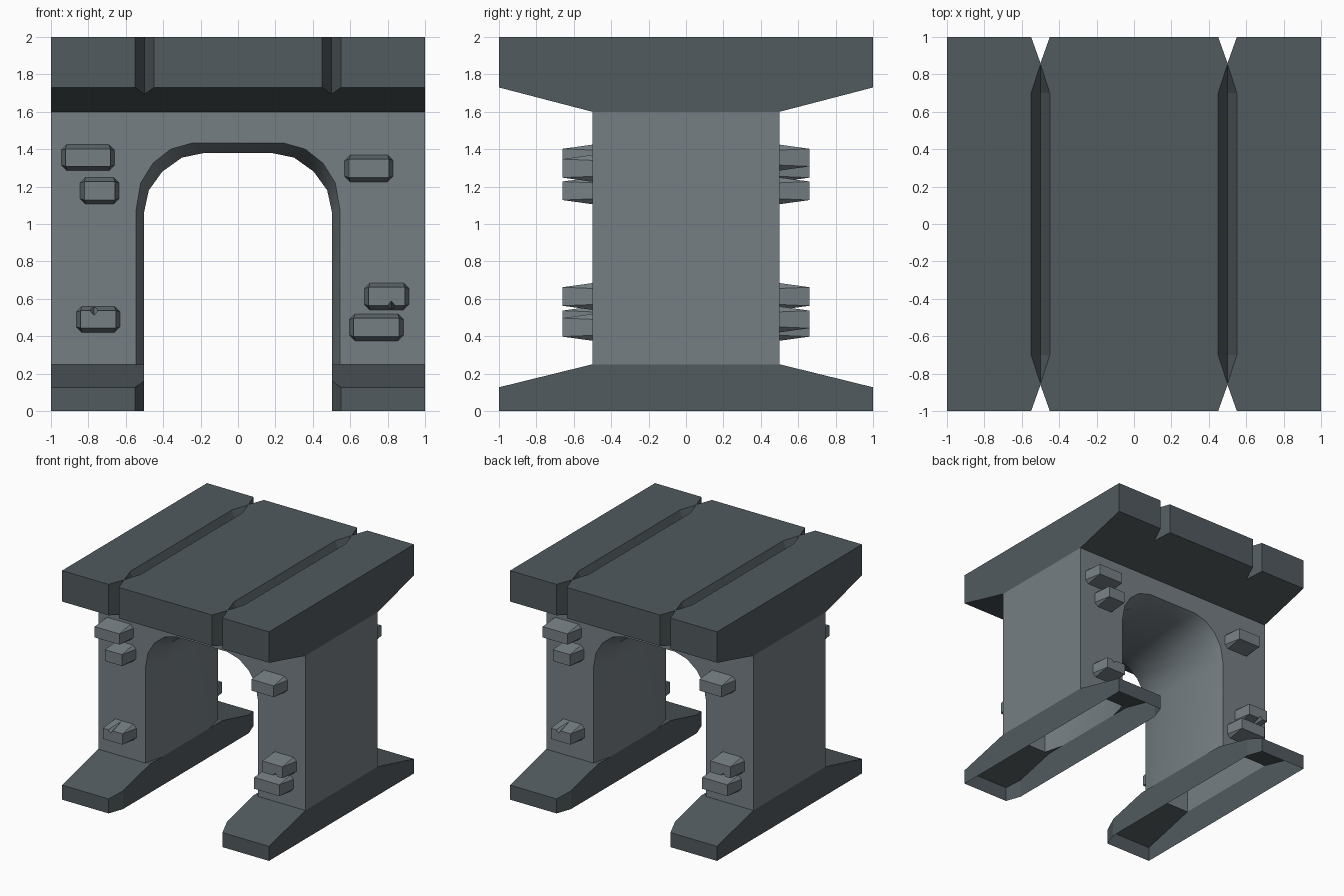
import bpy, bmesh
from mathutils import Matrix

if "Cube" in bpy.data.objects:
    bpy.data.objects.remove(bpy.data.objects["Cube"])

def material(name, col):
    m = bpy.data.materials.new(name)
    m.diffuse_color = (*col, 1)
    m.use_nodes = True
    m.node_tree.nodes["Principled BSDF"].inputs["Base Color"].default_value = m.diffuse_color
    return m

LIGHT = material("light_stone", (0.18, 0.212, 0.23))
DARK = material("dark_stone", (0.083, 0.103, 0.112))

def make(name, bm, mat, recalc=True):
    if recalc:
        bmesh.ops.recalc_face_normals(bm, faces=bm.faces)
    me = bpy.data.meshes.new(name)
    bm.to_mesh(me)
    bm.free()
    me.materials.append(mat)
    ob = bpy.data.objects.new(name, me)
    bpy.context.collection.objects.link(ob)
    return ob

def hull(bm, pts):
    vs = [bm.verts.new(p) for p in pts]
    bmesh.ops.convex_hull(bm, input=vs)

def cut(ob, cutter):
    mod = ob.modifiers.new("cut", 'BOOLEAN')
    mod.operation, mod.object, mod.solver = 'DIFFERENCE', cutter, 'EXACT'
    bpy.context.view_layer.objects.active = ob
    bpy.ops.object.modifier_apply(modifier=mod.name)

def drop_faces(ob, test, extra=()):
    """Delete hidden faces and optionally add small closing ones."""
    bm = bmesh.new()
    bm.from_mesh(ob.data)
    bmesh.ops.delete(bm, geom=[f for f in bm.faces if test([v.co.z for v in f.verts])],
                     context='FACES')
    for pts in extra:
        f = bm.faces.new([bm.verts.new(p) for p in pts])
        f.normal_update()
        if f.normal.z < 0:
            f.normal_flip()
    bm.to_mesh(ob.data)
    bm.free()

def bar(name, profile, x0, x1, mat):
    """Extrude a (y, z) profile along x."""
    bm = bmesh.new()
    a, b = [[bm.verts.new((x, y, z)) for y, z in profile] for x in (x0, x1)]
    bm.faces.new(a)
    bm.faces.new(b)
    n = len(a)
    for i in range(n):
        j = (i + 1) % n
        bm.faces.new((a[i], a[j], b[j], b[i]))
    return make(name, bm, mat)

# Cutter: vertical V notches at the ends and V grooves along the top
bm = bmesh.new()
for x in (-0.5, 0.5):
    for s in (-1, 1):
        hull(bm, [(x + dx, s * y, z) for dx, y in ((0, .86), (-.1, 1.14), (.1, 1.14))
                  for z in (-.1, 2.1)])
    pts = [(x, s * .7, 1.88) for s in (-1, 1)]
    for z in (2, 2.1):
        pts += [(x, s * .855, z) for s in (-1, 1)]
        pts += [(x + d, s * .7, z) for d in (-.05, .05) for s in (-1, 1)]
    hull(bm, pts)
groove_cutter = make("groove_cutter", bm, DARK)
groove_cutter.hide_render = True

# Top slab
slab = bar("top_slab", [(-.5, 1.6), (-1, 1.73), (-1, 2), (1, 2), (1, 1.73), (.5, 1.6)], -1, 1, DARK)
cut(slab, groove_cutter)
drop_faces(slab, lambda z: max(z) < 1.61)

# Feet: hollow underneath
for side, s in (("left", -1), ("right", 1)):
    foot = bar(side + "_foot", [(-1, 0), (-1, .127), (-.5, .25), (.5, .25), (1, .127), (1, 0)],
               s * .503, s, DARK)
    cut(foot, groove_cutter)
    ledges = [[(s * .545, t * .5, .25), (s * .503, t * .5, .25), (s * .503, t * .33, .25)]
              for t in (-1, 1)]
    drop_faces(foot, lambda z: max(z) < .01 or min(z) > .249, ledges)

# Wall with a flared arch opening
outer = [(.545, .25), (.545, 1.075), (.52, 1.22), (.455, 1.325), (.36, 1.4), (.245, 1.433)]
inner = [(.503, .25), (.503, 1.06), (.477, 1.18), (.405, 1.28), (.3, 1.355), (.18, 1.38)]
mirrored = lambda p: p + [(-x, z) for x, z in reversed(p)]
bm = bmesh.new()
loops = [[bm.verts.new((x, y, z)) for x, z in mirrored(p)]
         for p, y in ((outer, -.5), (inner, -.33), (inner, .33), (outer, .5))]
for a, b in zip(loops, loops[1:]):
    for i in range(len(a) - 1):
        bm.faces.new((a[i], a[i + 1], b[i + 1], b[i])).smooth = True
rims = []
for loop, y in ((loops[0], -.5), (loops[3], .5)):
    rim = [bm.verts.new((x, y, z)) for x, z in ((-1, .25), (-1, 1.6), (1, 1.6), (1, .25))]
    bm.faces.new(rim + loop)
    rims.append(rim)
for i in (0, 2):
    bm.faces.new((rims[0][i], rims[0][i + 1], rims[1][i + 1], rims[1][i]))
wall = make("arch_wall", bm, LIGHT)
bpy.ops.object.select_all(action='DESELECT')
wall.select_set(True)
bpy.context.view_layer.objects.active = wall
bpy.ops.object.shade_smooth_by_angle(angle=0.5)

# Protruding bricks: x range, z range, chip (x, direction) or None
BRICKS = [(-.945, -.66, 1.285, 1.425, None), (-.845, -.635, 1.105, 1.25, None),
          (-.865, -.63, .42, .56, (-.77, 1)), (.57, .83, 1.225, 1.37, None),
          (.675, .915, .54, .685, (.82, -1)), (.595, .885, .375, .52, None)]
for k, (x0, x1, z0, z1, chip) in enumerate(BRICKS):
    bm = bmesh.new()
    c, t = .03, .023
    pts = []
    for x, sx in ((x0, 1), (x1, -1)):
        for z, sz in ((z0, 1), (z1, -1)):
            pts += [(x + sx * c, -.495, z), (x, -.495, z + sz * c),
                    (x + sx * t, -.66, z + sz * t)]
    hull(bm, pts)
    brick = make("front_brick_%d" % (k + 1), bm, LIGHT)
    if chip:
        cx, d = chip
        ze = z1 if d > 0 else z0
        bm = bmesh.new()
        hull(bm, [(cx - .06, -.7, ze + d * .02), (cx + .06, -.7, ze + d * .02),
                  (cx, -.7, ze - d * .06), (cx - .04, -.51, ze + d * .04),
                  (cx + .04, -.51, ze + d * .04), (cx, -.51, ze - d * .003)])
        chip_cutter = make("chip_cutter", bm, LIGHT)
        cut(brick, chip_cutter)
        bpy.data.objects.remove(chip_cutter)
    # the back repeats the front, turned half round
    back = brick.copy()
    back.data = brick.data.copy()
    back.name = "back_brick_%d" % (k + 1)
    back.data.transform(Matrix.Rotation(3.14159265, 4, 'Z'))
    bpy.context.collection.objects.link(back)

bpy.data.objects.remove(groove_cutter)
